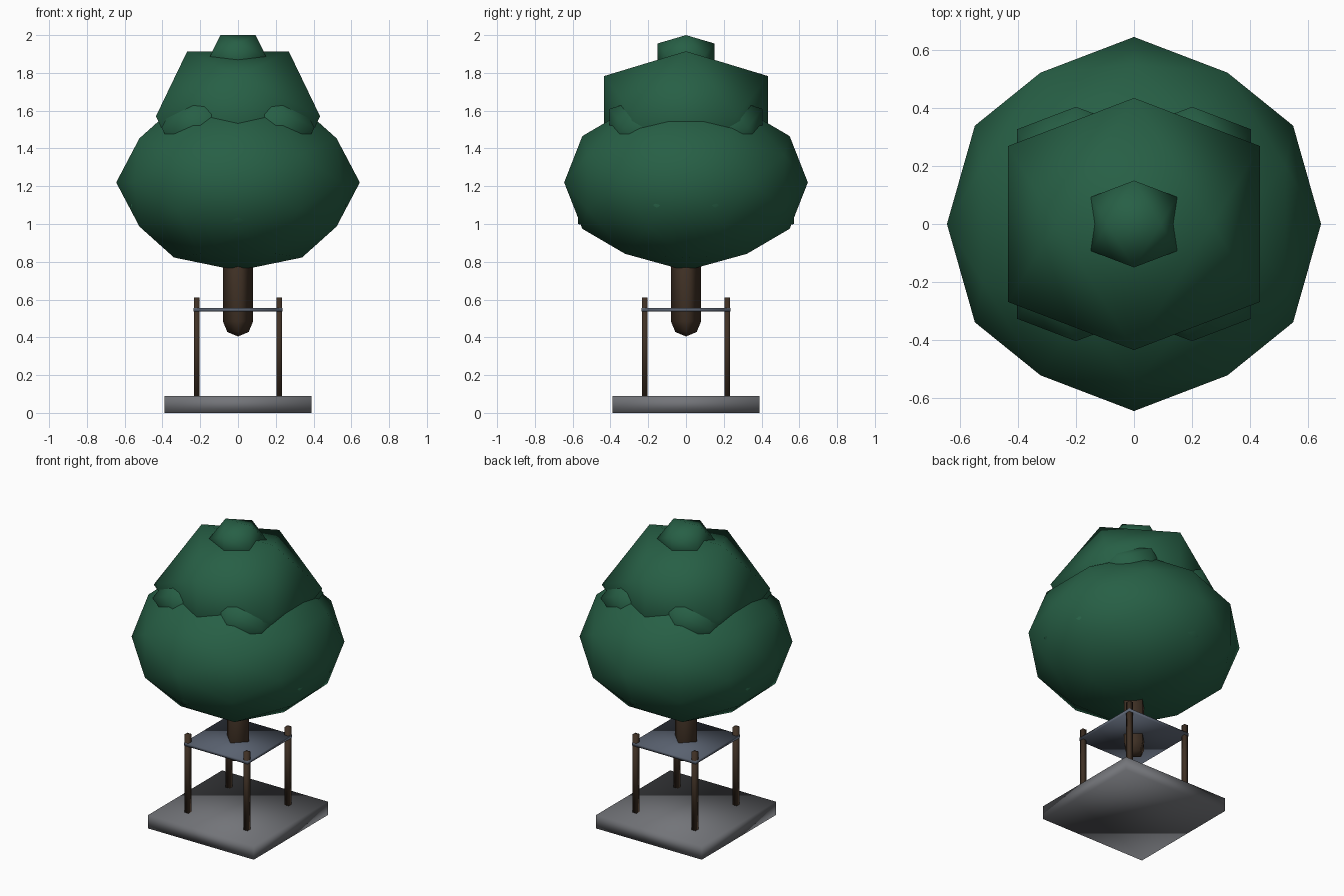
import bpy, bmesh, math
from mathutils import Vector

if "Cube" in bpy.data.objects:
    bpy.data.objects.remove(bpy.data.objects["Cube"])

def material(name, rgb):
    m = bpy.data.materials.new(name)
    m.diffuse_color = (*rgb, 1)
    m.use_nodes = True
    m.node_tree.nodes["Principled BSDF"].inputs["Base Color"].default_value = m.diffuse_color
    return m

LEAF = material("leaf", (0.02, 0.115, 0.06))
WOOD = material("wood", (0.05, 0.03, 0.018))
STONE = material("stone", (0.17, 0.175, 0.19))
METAL = material("metal", (0.1, 0.12, 0.16))

def finish(bm, name, mat, loc=(0, 0, 0), scale=(1, 1, 1)):
    bmesh.ops.scale(bm, vec=scale, verts=bm.verts)
    bmesh.ops.recalc_face_normals(bm, faces=bm.faces)
    for f in bm.faces:
        f.smooth = True
    me = bpy.data.meshes.new(name)
    bm.to_mesh(me)
    bm.free()
    me.materials.append(mat)
    ob = bpy.data.objects.new(name, me)
    ob.location = loc
    bpy.context.collection.objects.link(ob)
    return ob

def box(name, mat, loc, size):
    bm = bmesh.new()
    bmesh.ops.create_cube(bm, size=1)
    return finish(bm, name, mat, loc, size)

def blob(name, loc, r, rz, fine=False):
    # icosahedron with its two-fold axes along x, y and z
    bm = bmesh.new()
    phi = (1 + math.sqrt(5)) / 2
    for a in (1, -1):
        for b in (phi, -phi):
            for co in ((b, a, 0), (0, b, a), (a, 0, b)):
                bm.verts.new(Vector(co).normalized())
    bmesh.ops.convex_hull(bm, input=bm.verts[:])
    if fine:
        bmesh.ops.subdivide_edges(bm, edges=bm.edges[:], cuts=1, use_grid_fill=True)
        for v in bm.verts:
            v.co.normalize()
    return finish(bm, name, LEAF, loc, (r, r, rz))

# Base slab, shelf and four stakes
box("base", STONE, (0, 0, 0.045), (0.78, 0.78, 0.09))
box("shelf", METAL, (0, 0, 0.546), (0.47, 0.47, 0.02))
for x in (-1, 1):
    for y in (-1, 1):
        box("stake", WOOD, (x * 0.218, y * 0.218, 0.345), (0.03, 0.03, 0.53))

# Four-sided trunk with a rounded lower end
bm = bmesh.new()
rings = []
for r, z in ((0.08, 1.1), (0.08, 0.485), (0.0566, 0.428)):
    rings.append([bm.verts.new((r * math.cos(i * math.pi / 2), r * math.sin(i * math.pi / 2), z))
                  for i in range(4)])
tip = bm.verts.new((0, 0, 0.405))
bm.faces.new(rings[0])
for i in range(4):
    j = (i + 1) % 4
    for a, b in zip(rings, rings[1:]):
        bm.faces.new((a[i], a[j], b[j], b[i]))
    bm.faces.new((rings[-1][i], rings[-1][j], tip))
finish(bm, "trunk", WOOD)

# Main crown, upper crown and tip
blob("main_crown", (0, 0, 1.22), 0.645, 0.467, fine=True)
blob("upper_crown", (0, 0, 1.57), 0.511, 0.405)
blob("crown_tip", (0, 0, 1.885), 0.176, 0.135)

# Small leaf clumps between the crowns, and low in the main crown
for x in (-1, 1):
    for y in (-1, 1):
        blob("upper_clump", (x * 0.2, y * 0.2, 1.51), 0.24, 0.19)
for s in (-1, 1):
    blob("lower_clump", (s * 0.3, 0, 1.1), 0.32, 0.19)
    blob("lower_clump", (0, s * 0.3, 1.1), 0.32, 0.19)
